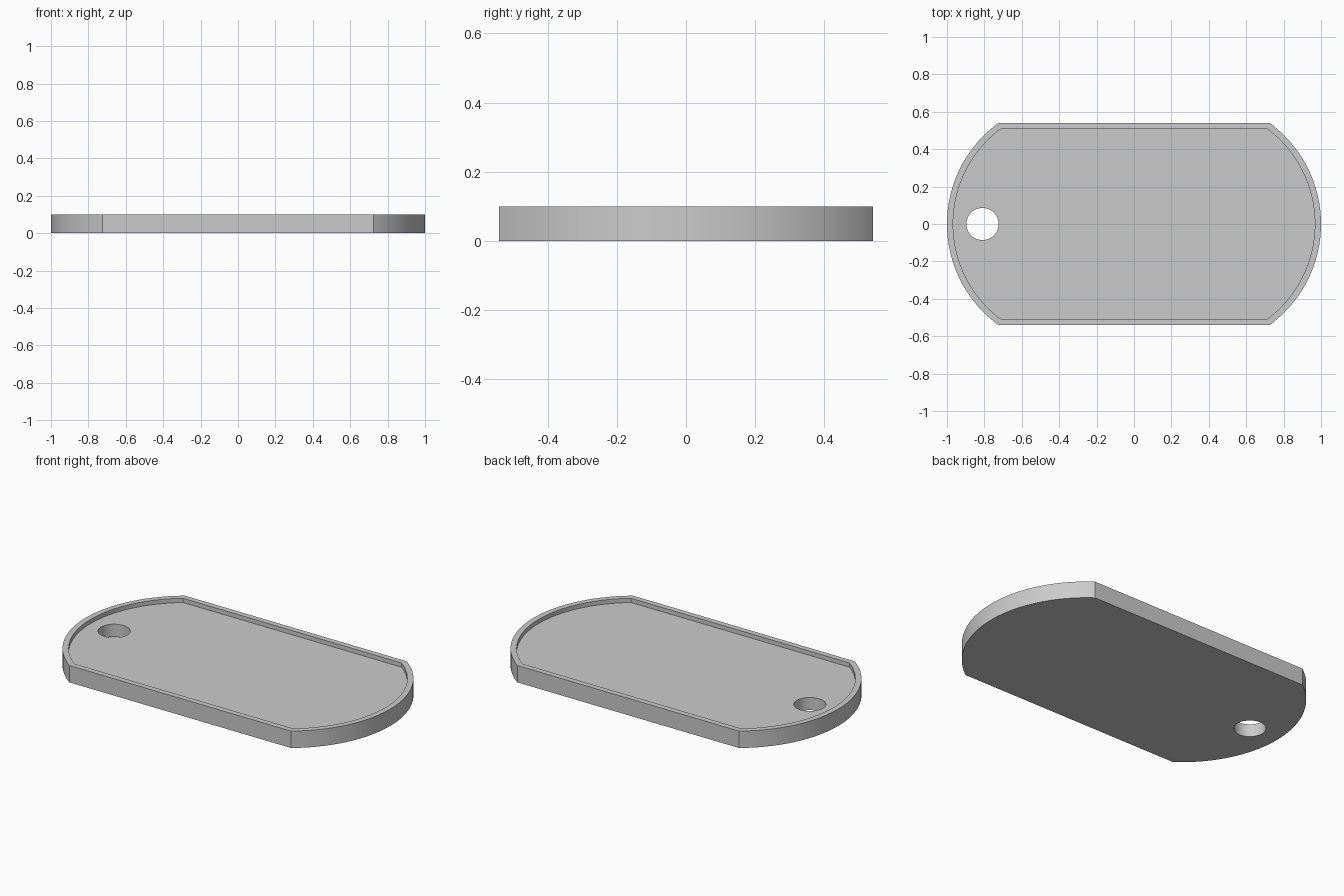
import bpy, bmesh, math

if "Cube" in bpy.data.objects:
    bpy.data.objects.remove(bpy.data.objects["Cube"], do_unlink=True)

HEIGHT, FLOOR = 0.10, 0.075
END_CENTRE, END_RADIUS, HALF_WIDTH = 0.332, 0.668, 0.54
RIM = 0.033

grey = bpy.data.materials.new("plain grey")
grey.use_nodes = True
colour = (0.6, 0.6, 0.6, 1)
grey.diffuse_color = colour
grey.node_tree.nodes["Principled BSDF"].inputs["Base Color"].default_value = colour


def tag_outline(inset, steps=48):
    """Rectangle with arched ends, shrunk evenly by inset."""
    radius, half = END_RADIUS - inset, HALF_WIDTH - inset
    sweep = math.asin(half / radius)
    points = []
    for side in (1, -1):
        for i in range(steps + 1):
            a = -sweep + 2 * sweep * i / steps
            points.append((side * (END_CENTRE + radius * math.cos(a)),
                           side * radius * math.sin(a)))
    return points


def circle_outline(x, radius, steps=64):
    angles = [2 * math.pi * i / steps for i in range(steps)]
    return [(x + radius * math.cos(a), radius * math.sin(a)) for a in angles]


def prism(name, outline, bottom, top):
    bm = bmesh.new()
    base = bm.faces.new([bm.verts.new((x, y, bottom)) for x, y in outline])
    raised = bmesh.ops.extrude_face_region(bm, geom=[base])["geom"]
    bmesh.ops.translate(bm, vec=(0, 0, top - bottom),
                        verts=[v for v in raised if isinstance(v, bmesh.types.BMVert)])
    bmesh.ops.recalc_face_normals(bm, faces=bm.faces)
    mesh = bpy.data.meshes.new(name)
    bm.to_mesh(mesh)
    bm.free()
    mesh.materials.append(grey)
    obj = bpy.data.objects.new(name, mesh)
    bpy.context.collection.objects.link(obj)
    return obj


# Solid tag, then the shallow recess and the chain hole cut from it
tag = prism("tag_plate", tag_outline(0), 0, HEIGHT)
cutters = [
    prism("recess_cutter", tag_outline(RIM), FLOOR, HEIGHT * 2),
    prism("hole_cutter", circle_outline(-0.81, 0.086), -HEIGHT, HEIGHT * 2),
]

bpy.ops.object.select_all(action="DESELECT")
tag.select_set(True)
bpy.context.view_layer.objects.active = tag
for cutter in cutters:
    cutter.hide_render = True
    cut = tag.modifiers.new(cutter.name, "BOOLEAN")
    cut.operation = "DIFFERENCE"
    cut.solver = "EXACT"
    cut.object = cutter
    bpy.ops.object.modifier_apply(modifier=cut.name)
    bpy.data.objects.remove(cutter, do_unlink=True)

# Smooth arches and hole wall, crisp rims and corners
bpy.ops.object.shade_smooth_by_angle(angle=math.radians(30))
